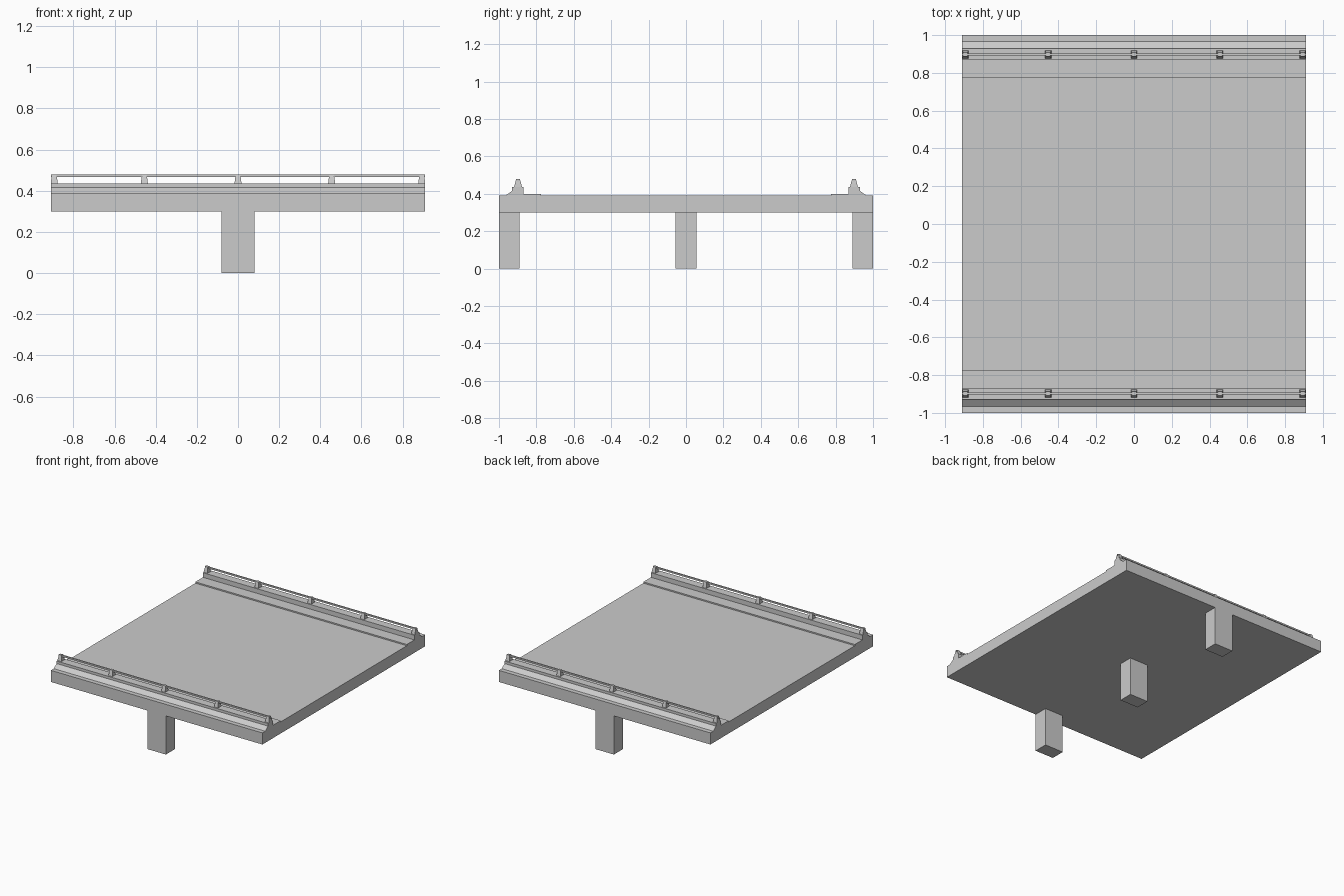
import bpy, bmesh

if "Cube" in bpy.data.objects:
    bpy.data.objects.remove(bpy.data.objects["Cube"])

def make(name, verts, faces):
    me = bpy.data.meshes.new(name)
    me.from_pydata(verts, [], faces)
    bm = bmesh.new()
    bm.from_mesh(me)
    bmesh.ops.recalc_face_normals(bm, faces=bm.faces)
    bm.to_mesh(me)
    bm.free()
    ob = bpy.data.objects.new(name, me)
    bpy.context.collection.objects.link(ob)
    return ob

def extrude_x(name, profile, half):
    """Sweep a (y, z) profile along x from -half to half."""
    n = len(profile)
    verts = [(x, y, z) for x in (-half, half) for y, z in profile]
    faces = [tuple(range(n)), tuple(range(n, 2 * n))]
    faces += [(i, (i + 1) % n, (i + 1) % n + n, i + n) for i in range(n)]
    return make(name, verts, faces)

def taper(name, x, y, levels):
    """Stack rectangles (half_x, half_y, z) into a tapered block."""
    verts = [(x + sx * hx, y + sy * hy, z) for hx, hy, z in levels
             for sx, sy in ((-1, -1), (1, -1), (1, 1), (-1, 1))]
    top = 4 * (len(levels) - 1)
    faces = [(0, 1, 2, 3), tuple(range(top, top + 4))]
    for k in range(0, top, 4):
        faces += [(k + i, k + (i + 1) % 4, k + (i + 1) % 4 + 4, k + i + 4)
                  for i in range(4)]
    return make(name, verts, faces)

L = 0.91   # half length of the deck along x

# Road deck
extrude_x("deck", [(-1, 0.30), (1, 0.30), (1, 0.39), (-1, 0.39)], L)

# Piers
for label, y in (("front", -0.945), ("middle", 0), ("back", 0.945)):
    taper(label + "_pier", 0, y, [(0.08, 0.055, 0), (0.08, 0.055, 0.30)])

# Kerb with parapet, rail and posts on each edge
kerb = [(0.965, 0.39), (0.93, 0.416), (0.93, 0.436), (0.868, 0.436),
        (0.868, 0.40), (0.775, 0.40), (0.775, 0.39)]
rail = [(0.893, 0.466), (0.903, 0.466), (0.903, 0.478), (0.893, 0.478)]
for label, s in (("front", -1), ("back", 1)):
    extrude_x(label + "_kerb", [(s * y, z) for y, z in kerb], L)
    extrude_x(label + "_rail", [(s * y, z) for y, z in rail], L)
    for i, x in enumerate((-0.893, -0.455, 0, 0.455, 0.893)):
        taper(f"{label}_post_{i + 1}", x, s * 0.898,
              [(0.017, 0.021, 0.436), (0.015, 0.017, 0.453),
               (0.011, 0.010, 0.479)])
